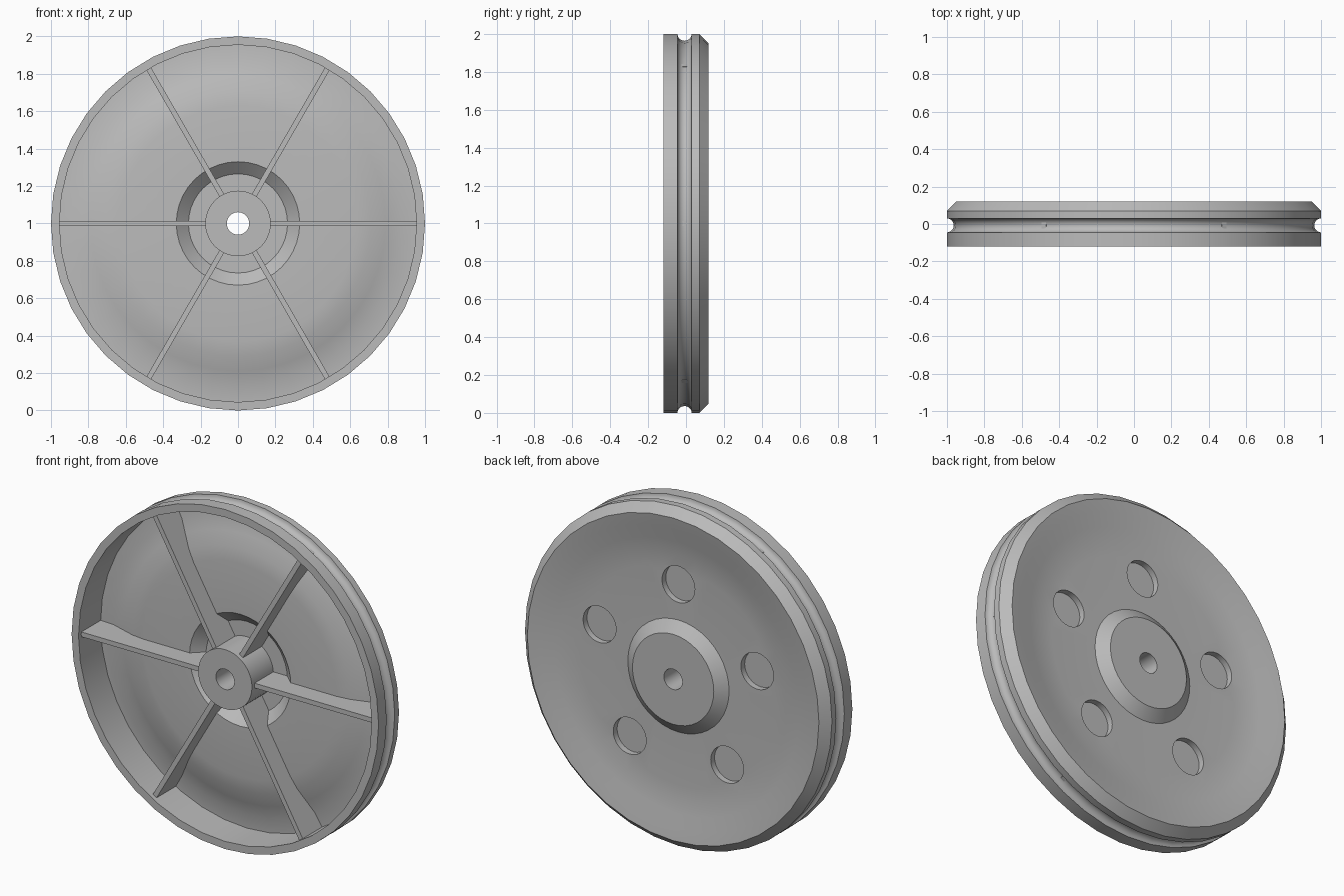
import bpy, bmesh
from math import pi, sin, cos, radians
from mathutils import Matrix, Vector

SEGMENTS = 40
AXLE = Matrix.Translation((0, 0, 1))      # wheel axis runs along y at z = 1

cube = bpy.data.objects.get("Cube")
if cube:
    bpy.data.objects.remove(cube, do_unlink=True)

grey = bpy.data.materials.new("plain_grey")
grey.use_nodes = True
grey.diffuse_color = (0.5, 0.5, 0.5, 1)
grey.node_tree.nodes["Principled BSDF"].inputs["Base Color"].default_value = (0.5, 0.5, 0.5, 1)


def make_object(name, bm):
    bmesh.ops.recalc_face_normals(bm, faces=bm.faces)
    mesh = bpy.data.meshes.new(name)
    bm.to_mesh(mesh)
    bm.free()
    mesh.transform(AXLE)
    mesh.materials.append(grey)
    obj = bpy.data.objects.new(name, mesh)
    bpy.context.collection.objects.link(obj)
    return obj


def activate(obj):
    bpy.ops.object.select_all(action='DESELECT')
    obj.select_set(True)
    bpy.context.view_layer.objects.active = obj


# Front side of the web, from hub to rim, as (radius, y)
web_front = [(0.175, 0.08), (0.265, 0.08), (0.33, 0.02), (0.63, 0.02),
             (0.71, 0.03), (0.79, 0.055), (0.87, 0.08), (0.955, 0.085)]

# Round belt groove in the tread
groove = [(1 - 0.036 * sin(a), -0.0075 - 0.0375 * cos(a))
          for a in (pi * i / 10 for i in range(11))]

# Dished back with a raised centre boss
back = [(1, 0.07), (0.95, 0.12), (0.88, 0.108), (0.80, 0.09), (0.72, 0.077),
        (0.64, 0.071), (0.33, 0.07), (0.265, 0.12), (0.06, 0.12)]

profile = ([(0.06, -0.12), (0.175, -0.12)] + web_front
           + [(0.955, -0.12), (1, -0.12)] + groove + back)

# Wheel body: closed profile turned around the axle
bm = bmesh.new()
rings = []
for i in range(SEGMENTS):
    a = 2 * pi * i / SEGMENTS
    rings.append([bm.verts.new((r * cos(a), y, r * sin(a))) for r, y in profile])
count = len(profile)
for i in range(SEGMENTS):
    here, there = rings[i], rings[(i + 1) % SEGMENTS]
    for j in range(count):
        k = (j + 1) % count
        bm.faces.new((here[j], here[k], there[k], there[j]))
wheel = make_object("wheel_body", bm)

# Five round recesses in the back
bm = bmesh.new()
for i in range(5):
    a = pi / 2 + 2 * pi * i / 5
    place = Matrix.Translation((0.54 * cos(a), 0.14, 0.54 * sin(a)))
    bmesh.ops.create_cone(bm, cap_ends=True, segments=32, radius1=0.107, radius2=0.107,
                          depth=0.21, matrix=place @ Matrix.Rotation(pi / 2, 4, 'X'))
cutter = make_object("recess_cutter", bm)
cutter.hide_render = True
cut = wheel.modifiers.new("recesses", 'BOOLEAN')
cut.operation = 'DIFFERENCE'
cut.solver = 'EXACT'
cut.object = cutter
activate(wheel)
bpy.ops.object.modifier_apply(modifier=cut.name)
bpy.data.objects.remove(cutter, do_unlink=True)
activate(wheel)
bpy.ops.object.shade_smooth_by_angle(angle=radians(30))

# Six thin ribs from hub to rim, seated in the web
bm = bmesh.new()
outline = ([(0.165, -0.095), (0.965, -0.095), (0.965, 0.09)]
           + [(r, y + 0.008) for r, y in reversed(web_front[:-1])]
           + [(0.165, 0.088)])
for i in range(6):
    turn = Matrix.Rotation(i * pi / 3, 4, 'Y')
    sides = [[bm.verts.new(turn @ Vector((r, y, z))) for r, y in outline]
             for z in (-0.014, 0.014)]
    for side in sides:
        bm.faces.new(side)
    for j in range(len(outline)):
        k = (j + 1) % len(outline)
        bm.faces.new((sides[0][j], sides[0][k], sides[1][k], sides[1][j]))
make_object("ribs", bm)
